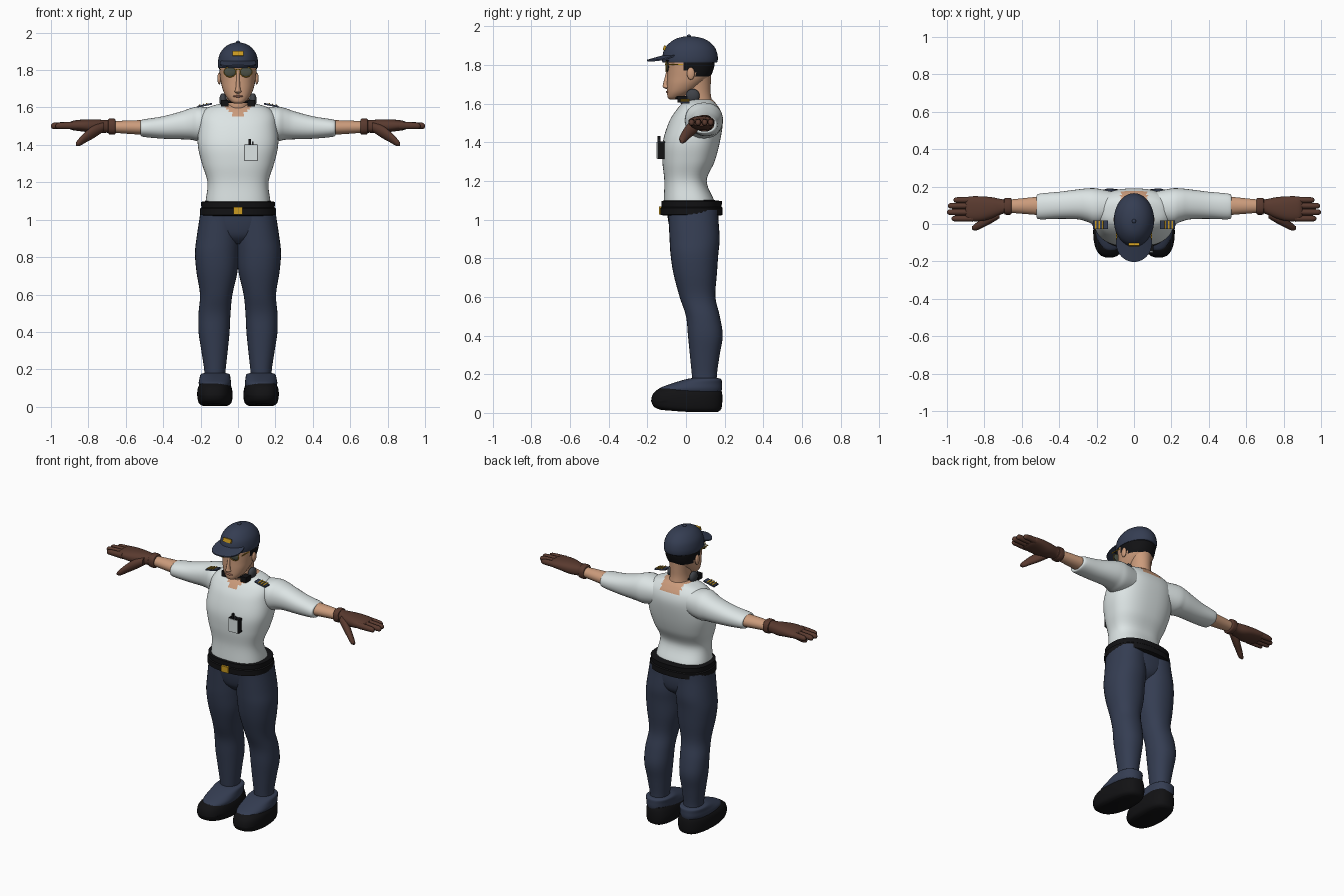
import bpy
import bmesh
from math import cos, sin, pi
from mathutils import Matrix, Vector

if "Cube" in bpy.data.objects:
    bpy.data.objects.remove(bpy.data.objects["Cube"])


def material(name, red, green, blue):
    mat = bpy.data.materials.new(name)
    mat.use_nodes = True
    colour = (red, green, blue, 1)
    mat.diffuse_color = colour
    mat.node_tree.nodes["Principled BSDF"].inputs["Base Color"].default_value = colour
    return mat


white = material("white cloth", .72, .78, .78)
navy = material("navy cloth", .035, .047, .085)
black = material("black leather", .006, .006, .007)
skin = material("skin", .6, .33, .2)
brown = material("brown leather", .1, .042, .028)
gold = material("gold", .6, .33, .015)
grey = material("dark grey plastic", .05, .055, .065)
lens_green = material("lens green", .07, .08, .06)
lip = material("lip", .42, .18, .12)


def finish(name, bm, mats, rule=None, angle=.8):
    """Turn a bmesh into a named, smooth shaded object."""
    bmesh.ops.recalc_face_normals(bm, faces=bm.faces)
    mesh = bpy.data.meshes.new(name)
    bm.to_mesh(mesh)
    bm.free()
    for mat in mats:
        mesh.materials.append(mat)
    if rule:
        for poly in mesh.polygons:
            poly.material_index = int(rule(*poly.center))
    obj = bpy.data.objects.new(name, mesh)
    bpy.context.collection.objects.link(obj)
    bpy.ops.object.select_all(action='DESELECT')
    obj.select_set(True)
    bpy.context.view_layer.objects.active = obj
    bpy.ops.object.shade_smooth_by_angle(angle=angle)
    return obj


def resample(rows, steps):
    """Smooth interpolation that passes through every given row."""
    rows = [Vector(row) for row in rows]
    result = []
    for i in range(len(rows) - 1):
        p, q = rows[i], rows[i + 1]
        before, after = rows[max(i - 1, 0)], rows[min(i + 2, len(rows) - 1)]
        for k in range(steps):
            t = k / steps
            result.append(p + ((q - before) * t + (before * 2 - p * 5 + q * 4 - after) * t * t
                               + (p * 3 - before - q * 3 + after) * t ** 3) / 2)
    return result + [rows[-1]]


def loft(name, rows, mats, axis='z', side=1, steps=4, segs=32, power=2, rule=None, warp=None):
    """Skin rounded sections; a row is position, then low and high of the two other axes."""
    bm = bmesh.new()
    rings = []
    for t, a0, a1, b0, b1 in resample(rows, steps):
        ring = []
        for k in range(segs):
            c, s = cos(2 * pi * k / segs), sin(2 * pi * k / segs)
            a = (a0 + a1) / 2 + (a1 - a0) / 2 * abs(c) ** (2 / power) * (1 if c > 0 else -1)
            b = (b0 + b1) / 2 + (b1 - b0) / 2 * abs(s) ** (2 / power) * (1 if s > 0 else -1)
            x, y, z = (t, a, b) if axis == 'x' else (a, b, t)
            if warp:
                x, y, z = warp(x, y, z)
            ring.append(bm.verts.new((x * side, y, z)))
        rings.append(ring)
    for low, high in zip(rings, rings[1:]):
        for k in range(segs):
            n = (k + 1) % segs
            bm.faces.new((low[k], low[n], high[n], high[k]))
    bm.faces.new(rings[0])
    bm.faces.new(rings[-1])
    return finish(name, bm, mats, rule)


def even(*rows):
    """Sections symmetric about x: height, half width, front, back."""
    return [(z, -w, w, front, back) for z, w, front, back in rows]


def box(name, centre, size, mat, tilt=0, axis='X'):
    bm = bmesh.new()
    matrix = Matrix.Translation(centre) @ Matrix.Rotation(tilt, 4, axis) @ Matrix.Diagonal((*size, 1))
    bmesh.ops.create_cube(bm, size=1, matrix=matrix)
    return finish(name, bm, [mat], angle=.5)


def ball(name, centre, radii, mat):
    bm = bmesh.new()
    matrix = Matrix.Translation(centre) @ Matrix.Diagonal((*radii, 1))
    bmesh.ops.create_uvsphere(bm, u_segments=20, v_segments=12, radius=1, matrix=matrix)
    return finish(name, bm, [mat])


def hoop(name, centre, radii, plane, thick, mat):
    """Thin closed wire ring in the xy or xz plane."""
    curve = bpy.data.curves.new(name, 'CURVE')
    curve.dimensions = '3D'
    curve.bevel_depth = thick
    spline = curve.splines.new('POLY')
    spline.points.add(31)
    spline.use_cyclic_u = True
    for k, point in enumerate(spline.points):
        u, v = radii[0] * cos(k * pi / 16), radii[1] * sin(k * pi / 16)
        offset = Vector((u, v, 0) if plane == 'xy' else (u, 0, v))
        point.co = (*(Vector(centre) + offset), 1)
    curve.materials.append(mat)
    bpy.context.collection.objects.link(bpy.data.objects.new(name, curve))


# Shirt body with open collar
def bare(x, y, z):
    if y < .03:
        return abs(x) < (z - 1.53) * .9
    return z > 1.565 and abs(x) < .07


loft("shirt", even((1.06, .175, -.115, .15), (1.1, .173, -.115, .145), (1.2, .163, -.112, .107),
                   (1.3, .193, -.122, .148), (1.4, .215, -.12, .175), (1.5, .21, -.09, .19),
                   (1.56, .2, -.055, .18), (1.6, .16, -.02, .155), (1.622, .09, .01, .135)),
     [white, skin], steps=6, segs=64, power=2.5, rule=bare)

# Belt and hips
loft("belt", even((1.02, .185, -.115, .18), (1.025, .203, -.132, .19), (1.06, .203, -.132, .19),
                  (1.065, .196, -.126, .184), (1.095, .198, -.127, .186), (1.1, .17, -.11, .15)),
     [black], steps=1, segs=48, power=2.4)
box("belt_buckle", (0, -.133, 1.047), (.05, .014, .04), gold)
loft("hips", even((1.05, .196, -.1, .165), (.97, .195, -.088, .165), (.91, .13, -.07, .15),
                  (.87, .04, -.03, .1)), [navy], power=2.3)

# Paired parts
for label, side in (("left", 1), ("right", -1)):
    loft(label + "_trouser_leg",
         [(1.05, -.01, .2, -.095, .168), (1, -.01, .207, -.09, .168), (.9, -.01, .222, -.085, .174),
          (.82, -.005, .23, -.08, .167), (.72, .003, .222, -.065, .16), (.6, .03, .203, -.033, .152),
          (.5, .04, .211, 0, .175), (.4, .045, .211, .01, .19), (.3, .055, .196, .02, .174),
          (.2, .066, .181, .03, .16), (.15, .07, .18, .035, .16)],
         [navy], side=side, power=2.2)
    loft(label + "_trouser_cuff",
         [(.18, .065, .18, .03, .165), (.173, .045, .2, -.005, .183), (.15, .04, .206, -.08, .186),
          (.125, .037, .21, -.14, .186), (.1, .04, .2, -.14, .18)], [navy], side=side, power=2.3)
    loft(label + "_shoe",
         [(.005, .06, .19, -.13, .165), (.02, .038, .21, -.168, .182), (.06, .03, .217, -.18, .188),
          (.1, .035, .214, -.17, .187), (.125, .045, .2, -.14, .18)], [black], side=side, power=2.6,
         warp=lambda x, y, z: (x - .05 * y, y, z + max(0, -y) * .08 * (z < .05)))
    loft(label + "_sleeve",
         [(.1, .02, .17, 1.44, 1.59), (.2, -.005, .19, 1.42, 1.605), (.25, .012, .19, 1.427, 1.597),
          (.3, .025, .185, 1.43, 1.58), (.4, .028, .172, 1.433, 1.553), (.5, .025, .163, 1.442, 1.537),
          (.52, .035, .153, 1.45, 1.53), (.515, .055, .14, 1.465, 1.52)], [white], 'x', side, power=2.2)
    loft(label + "_forearm",
         [(.48, .045, .15, 1.452, 1.533), (.6, .055, .137, 1.46, 1.53), (.69, .062, .128, 1.467, 1.525)],
         [skin], 'x', side)
    loft(label + "_glove",
         [(.655, .06, .13, 1.465, 1.53), (.66, .05, .139, 1.455, 1.54), (.69, .05, .139, 1.457, 1.54),
          (.7, .055, .132, 1.465, 1.533), (.76, .03, .143, 1.462, 1.536), (.82, .015, .148, 1.47, 1.536),
          (.88, .017, .147, 1.478, 1.53), (.9, .03, .135, 1.485, 1.52)], [brown], 'x', side, power=2.4)
    for finger, y, tip in (("index", .029, .975), ("middle", .063, 1), ("ring", .097, .995),
                           ("little", .128, .965)):
        loft(f"{label}_{finger}_finger",
             [(.86, y - .017, y + .017, 1.483, 1.525), (tip - .03, y - .016, y + .016, 1.485, 1.52),
              (tip - .007, y - .012, y + .012, 1.487, 1.515), (tip, y - .004, y + .004, 1.495, 1.505)],
             [brown], 'x', side, segs=12)
    loft(label + "_thumb",
         [(.72, .03, .08, 1.47, 1.52), (.77, .0, .06, 1.437, 1.505), (.81, -.02, .03, 1.415, 1.475),
          (.845, -.035, .005, 1.395, 1.44), (.865, -.03, -.012, 1.395, 1.415)], [brown], 'x', side, segs=16)

    # Shoulder boards with stripes
    box(label + "_shoulder_board", (.178 * side, -.005, 1.612), (.08, .045, .009), navy, .2 * side, 'Y')
    for x in (.168, .186, .204):
        box(label + "_rank_stripe", (x * side, -.005, 1.619 - (x - .178) * .2), (.008, .046, .004),
            gold, .2 * side, 'Y')

    # Ears, spectacles and neck headset
    ball(label + "_ear", (.1 * side, .025, 1.755), (.01, .02, .032), skin)
    ball(label + "_lens", (.043 * side, -.097, 1.79), (.032, .008, .026), lens_green)
    hoop(label + "_lens_rim", (.043 * side, -.103, 1.79), (.033, .027), 'xz', .002, gold)
    box(label + "_spectacle_arm", (.094 * side, -.035, 1.803), (.004, .12, .005), gold)
    ball(label + "_eyebrow", (.047 * side, -.095, 1.822), (.03, .01, .005), black)
    ball(label + "_headset_cup", (.08 * side, .035, 1.64), (.02, .036, .036), grey)
    box(label + "_headset_clip", (.07 * side, -.02, 1.622), (.04, .05, .035), black)

# Neck, head and face
loft("neck", even((1.55, .08, 0, .15), (1.6, .066, -.025, .137), (1.65, .06, -.02, .128),
                  (1.7, .062, -.015, .128), (1.76, .07, 0, .13)), [skin])
loft("head", even((1.622, .022, -.085, -.045), (1.632, .04, -.095, -.015), (1.66, .065, -.098, .035),
                  (1.7, .083, -.098, .085), (1.74, .092, -.097, .125), (1.78, .098, -.097, .143),
                  (1.82, .1, -.1, .148), (1.86, .09, -.09, .13)), [skin, black], segs=48, power=2.2,
     rule=lambda x, y, z: (z > 1.745 and y > .045) or (z > 1.772 and y > -.005))
loft("nose", even((1.676, .008, -.105, -.085), (1.685, .019, -.119, -.08), (1.7, .013, -.119, -.08),
                  (1.75, .009, -.106, -.08), (1.79, .009, -.098, -.08)), [skin], segs=16)
ball("lips", (0, -.096, 1.66), (.026, .008, .006), lip)
box("spectacle_bridge", (0, -.105, 1.803), (.024, .005, .006), gold)
hoop("headset_band", (0, .015, 1.63), (.078, .07), 'xy', .007, black)

# Cap
loft("cap_crown", even((1.812, .1, -.11, .15), (1.814, .106, -.122, .162), (1.845, .107, -.122, .164),
                       (1.885, .098, -.11, .152), (1.918, .075, -.08, .123), (1.938, .046, -.045, .085),
                       (1.948, .012, -.002, .035)), [navy], segs=40)
loft("cap_peak", even((0, .02, -.12, -.08), (0, .06, -.165, -.04), (0, .096, -.203, 0),
                      (-.007, .096, -.203, 0), (-.007, .06, -.165, -.04), (-.007, .02, -.12, -.08)),
     [navy], steps=1, segs=40, warp=lambda x, y, z: (x, y, z + 1.848 + (y + .125) * .28 - 2 * x * x))
ball("cap_button", (0, .015, 1.949), (.011, .011, .008), navy)
box("cap_badge", (0, -.111, 1.888), (.058, .012, .024), gold, -.25)

# Chest pocket with pen
box("pocket_edge", (.07, -.128, 1.358), (.07, .04, .09), black)
box("pocket", (.07, -.13, 1.358), (.064, .044, .084), white)
box("pen", (.062, -.14, 1.405), (.013, .014, .055), black)
box("pen_clip", (.078, -.14, 1.4), (.008, .012, .035), grey)
